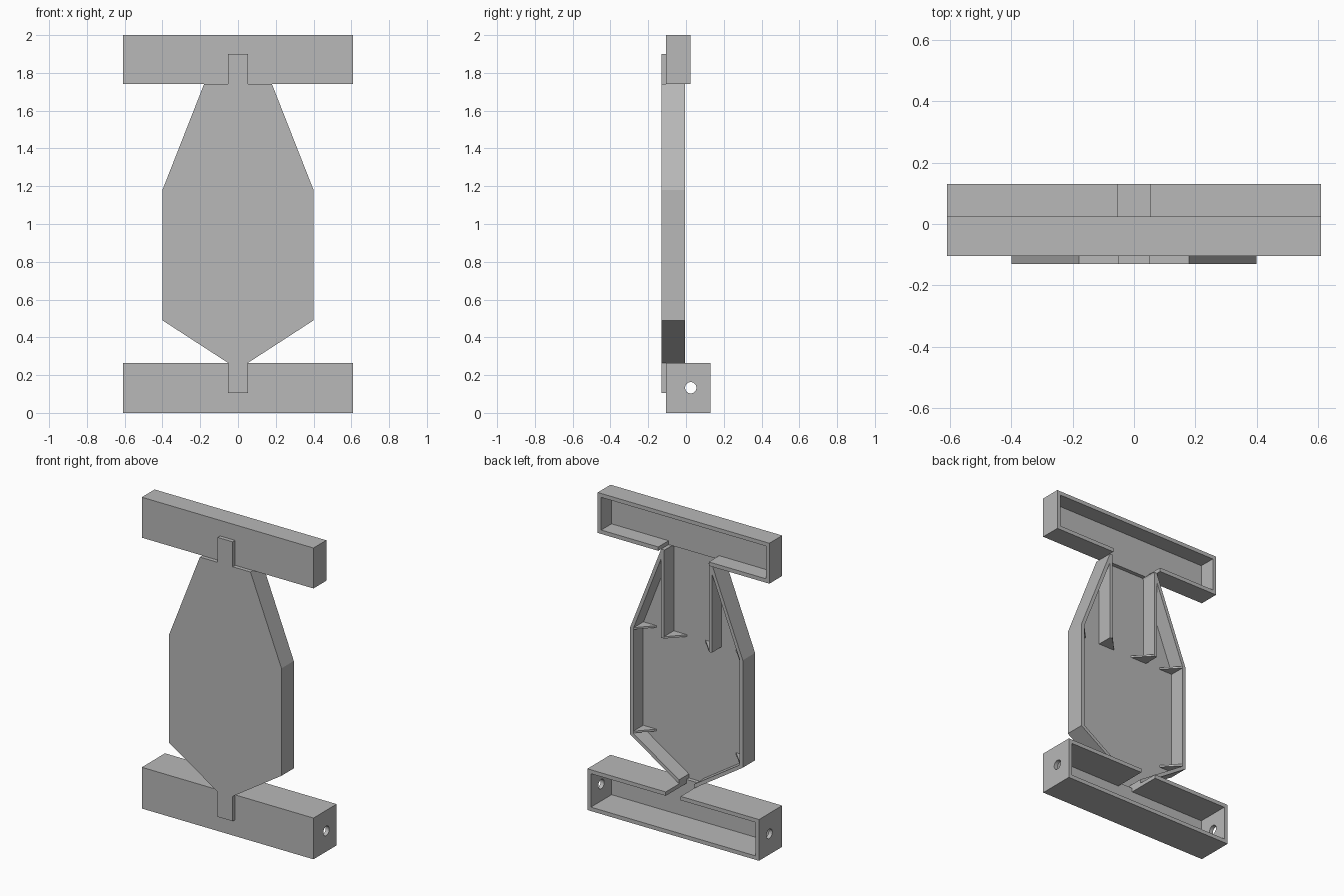
import bpy
import bmesh
from mathutils import Matrix, Vector

old = bpy.data.objects.get("Cube")
if old:
    bpy.data.objects.remove(old, do_unlink=True)

grey = bpy.data.materials.new("plain grey")
grey.use_nodes = True
grey.diffuse_color = (0.48, 0.48, 0.48, 1)
grey.node_tree.nodes["Principled BSDF"].inputs["Base Color"].default_value = grey.diffuse_color


def finish(name, bm):
    bmesh.ops.recalc_face_normals(bm, faces=bm.faces)
    mesh = bpy.data.meshes.new(name)
    bm.to_mesh(mesh)
    bm.free()
    mesh.materials.append(grey)
    obj = bpy.data.objects.new(name, mesh)
    bpy.context.collection.objects.link(obj)
    return obj


def prism(name, points, depth):
    """Extrude a closed outline of 3D points along a vector."""
    bm = bmesh.new()
    face = bm.faces.new([bm.verts.new(p) for p in points])
    out = bmesh.ops.extrude_face_region(bm, geom=[face], use_keep_orig=True)
    moved = [g for g in out["geom"] if isinstance(g, bmesh.types.BMVert)]
    bmesh.ops.translate(bm, verts=moved, vec=Vector(depth))
    return finish(name, bm)


def box(name, x0, x1, y0, y1, z0, z1):
    return prism(name, [(x0, y0, z0), (x1, y0, z0), (x1, y0, z1), (x0, y0, z1)],
                 (0, y1 - y0, 0))


def symmetric(name, half, y0, y1):
    """Prism from the +x half of a front outline, mirrored."""
    full = half + [(-x, z) for x, z in reversed(half)]
    return prism(name, [(x, y0, z) for x, z in full], (0, y1 - y0, 0))


def combine(obj, tool, operation="DIFFERENCE"):
    tool.hide_render = True
    mod = obj.modifiers.new("combine", "BOOLEAN")
    mod.operation, mod.object, mod.solver = operation, tool, "EXACT"
    bpy.context.view_layer.objects.active = obj
    bpy.ops.object.modifier_apply(modifier=mod.name)
    bpy.data.objects.remove(tool, do_unlink=True)


WALL = 0.025
FRONT, FLOOR, RIM = -0.13, -0.105, -0.005
END = 0.61
NECK, SHOULDER = 0.053, 0.18


def hollow_bar(name, back, z0, z1):
    bar = box(name, -END, END, FLOOR, back, z0, z1)
    combine(bar, box("cavity", -END + WALL, END - WALL, FLOOR + WALL, back + 0.1,
                     z0 + WALL, z1 - WALL))
    return bar


# Upper bar, with its lower wall open between the ribs
upper = hollow_bar("upper_bar", 0.025, 1.74, 2.0)
combine(upper, box("gap", -SHOULDER, SHOULDER, FLOOR + WALL, 0.2, 1.7, 1.78))

# Lower bar, with a narrow opening on top and an axle hole in each end
lower = hollow_bar("lower_bar", 0.13, 0, 0.265)
combine(lower, box("gap", -NECK, NECK, FLOOR + WALL, 0.2, 0.22, 0.3))
bm = bmesh.new()
bmesh.ops.create_cone(bm, cap_ends=True, segments=32, radius1=0.03, radius2=0.03, depth=2,
                      matrix=Matrix.Translation((0, 0.025, 0.133)) @ Matrix.Rotation(1.5707963, 4, "Y"))
combine(lower, finish("axle_hole", bm))

# Tray shaped body with a raised rim and a tab at each end
body = symmetric("body_tray", [(SHOULDER, 1.74), (0.4, 1.18), (0.4, 0.49), (NECK, 0.265)], FRONT, RIM)
combine(body, symmetric("pocket", [(0.156, 1.8), (0.156, 1.74), (0.378, 1.176), (0.378, 0.502),
                                   (NECK, 0.291), (NECK, 0.2)], FLOOR, 0.1))
combine(body, box("upper_tab", -NECK, NECK, FRONT, FLOOR, 1.6, 1.9), "UNION")
combine(body, box("lower_tab", -NECK, NECK, FRONT, FLOOR, 0.105, 0.4), "UNION")

# Upright ribs and small corner gussets on both sides
for side, s in (("left", 1), ("right", -1)):
    x0, x1 = sorted((s * 0.16, s * SHOULDER))
    box(side + "_rib", x0, x1, FLOOR - 0.005, RIM, 1.17, 1.74)
    for part, x, z in (("rib", 0.16, 1.17), ("upper_wall", 0.378, 1.17), ("lower_wall", 0.378, 0.505)):
        prism(f"{side}_{part}_gusset",
              [(s * x, FLOOR, z), (s * x, RIM, z), (s * (x - 0.095), FLOOR, z)], (0, 0, 0.012))
